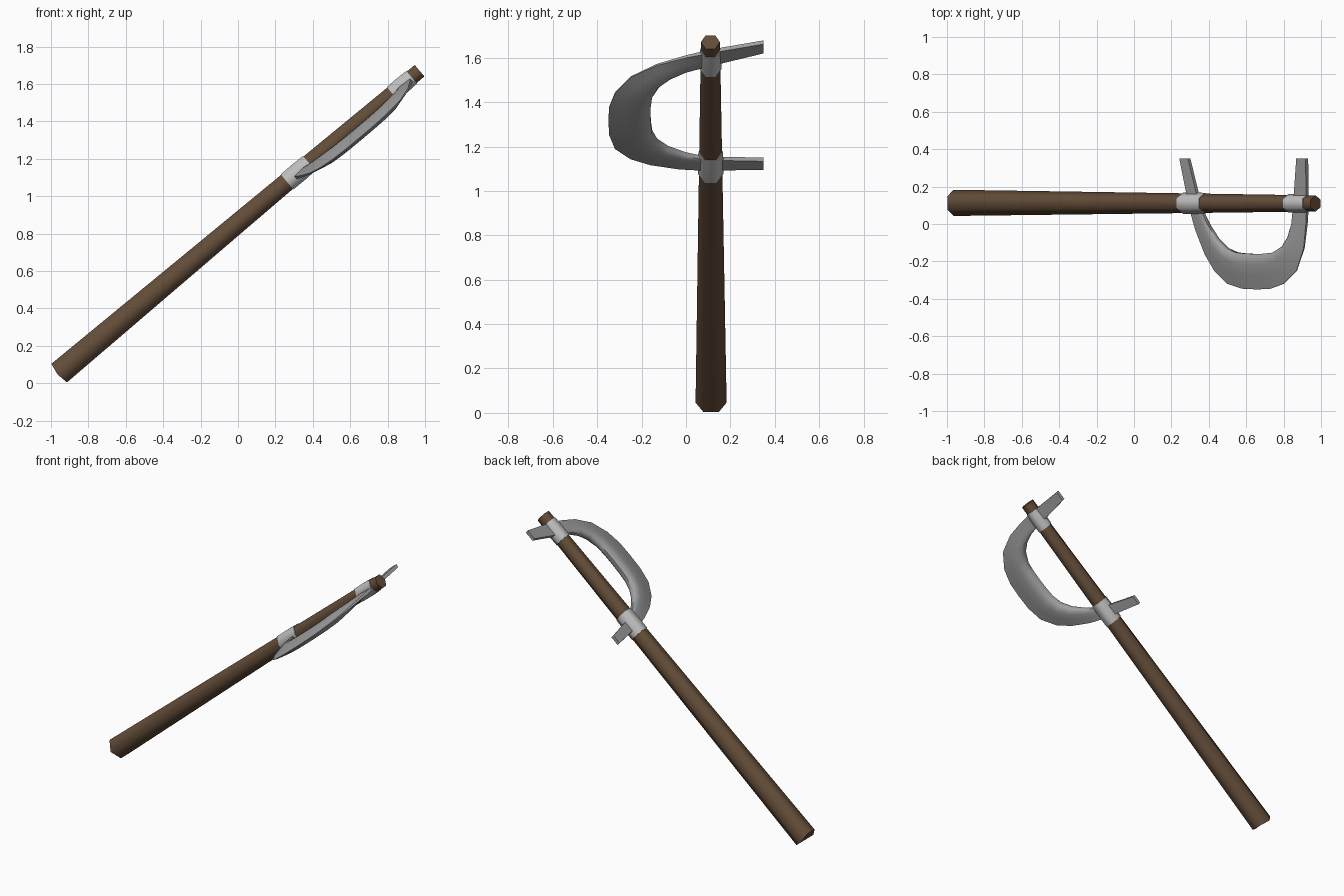
import bpy, bmesh, math
from mathutils import Vector

if "Cube" in bpy.data.objects:
    bpy.data.objects.remove(bpy.data.objects["Cube"])

# Local frame: t runs up the shaft, p is perpendicular to it (up and left), y is world y
ANG = math.radians(40)
AXIS = Vector((math.cos(ANG), 0, math.sin(ANG)))
PERP = Vector((-math.sin(ANG), 0, math.cos(ANG)))
ORIGIN = Vector((-0.956, 0, 0.054))
LENGTH = 2.515


def place(t, y, p):
    return ORIGIN + AXIS * t + PERP * p + Vector((0, y, 0))


def material(name, col):
    m = bpy.data.materials.new(name)
    m.diffuse_color = (*col, 1)
    m.use_nodes = True
    m.node_tree.nodes["Principled BSDF"].inputs["Base Color"].default_value = m.diffuse_color
    return m


WOOD = material("dark wood", (0.125, 0.073, 0.040))
STEEL = material("blade steel", (0.35, 0.35, 0.35))
BAND = material("pale metal", (0.52, 0.52, 0.52))


def loft(name, rings, mat, angle):
    """Skin a list of equal-length rings and cap both ends."""
    bm = bmesh.new()
    rows = [[bm.verts.new(v) for v in ring] for ring in rings]
    n = len(rows[0])
    for a, b in zip(rows, rows[1:]):
        for i in range(n):
            j = (i + 1) % n
            bm.faces.new((a[i], a[j], b[j], b[i]))
    bm.faces.new(rows[0])
    bm.faces.new(rows[-1])
    bmesh.ops.recalc_face_normals(bm, faces=bm.faces)
    me = bpy.data.meshes.new(name)
    bm.to_mesh(me)
    bm.free()
    ob = bpy.data.objects.new(name, me)
    bpy.context.collection.objects.link(ob)
    me.materials.append(mat)
    bpy.ops.object.select_all(action='DESELECT')
    ob.select_set(True)
    bpy.context.view_layer.objects.active = ob
    bpy.ops.object.shade_smooth_by_angle(angle=math.radians(angle))
    return ob


def shaft_ring(t, extra=0.0, bulge=0.0):
    """Six-sided ring following the taper of the shaft."""
    k = t / LENGTH
    r = 0.070 + (0.043 - 0.070) * k + extra
    yc = 0.113 - 0.003 * k
    ring = []
    for i in range(6):
        a = math.radians(60 * i)
        side = bulge if i % 3 == 0 else 0
        ring.append(place(t - side, yc + r * math.cos(a), r * 1.07 * math.sin(a)))
    return ring


# Tapered wooden shaft
loft("shaft", [shaft_ring(0, bulge=0.012), shaft_ring(0.9), shaft_ring(1.7),
               shaft_ring(LENGTH)], WOOD, 65)

# Metal bands where the blade passes through the shaft
for name, t0, t1 in (("lower_band", 1.59, 1.745), ("upper_band", 2.325, 2.46)):
    loft(name, [shaft_ring(t0, 0.004), shaft_ring((t0 + t1) / 2, 0.006),
                shaft_ring(t1, 0.004)], BAND, 65)

# Crescent blade: outer edge (t, y) paired with inner edge (t, y)
STATIONS = [
    (1.598, .35, 1.657, .35), (1.628, .14, 1.697, .15), (1.640, .06, 1.718, .07),
    (1.660, -.03, 1.752, 0), (1.707, -.16, 1.808, -.08), (1.762, -.25, 1.867, -.13),
    (1.845, -.32, 1.930, -.152), (1.947, -.346, 1.995, -.158),
    (2.050, -.35, 2.060, -.16), (2.142, -.346, 2.125, -.159),
    (2.237, -.32, 2.191, -.153), (2.337, -.25, 2.260, -.12),
    (2.403, -.13, 2.305, -.07), (2.437, 0, 2.339, 0), (2.454, .10, 2.362, .10),
    (2.479, .35, 2.414, .35)]
# Fraction from the inner spine to the cutting edge, with half thickness
LENS = [(0, .014), (.10, .030), (.30, .033), (.62, .020), (1, .002)]


def blade_ring(to, yo, ti, yi):
    w = min(1, max(0, (0.10 - (yo + yi) / 2) / 0.28))   # 0 on prongs, 1 on crescent
    top, bottom = [], []
    for f, h in LENS:
        t, y = ti + (to - ti) * f, yi + (yo - yi) * f
        half = 0.011 * (1 - w) + h * w
        mid = -0.02 + 0.141 * y                          # blade plane leans forward
        top.append(place(t, y, mid + half))
        bottom.append(place(t, y, mid - half))
    return top + bottom[::-1]


loft("crescent_blade", [blade_ring(*s) for s in STATIONS], STEEL, 50)
